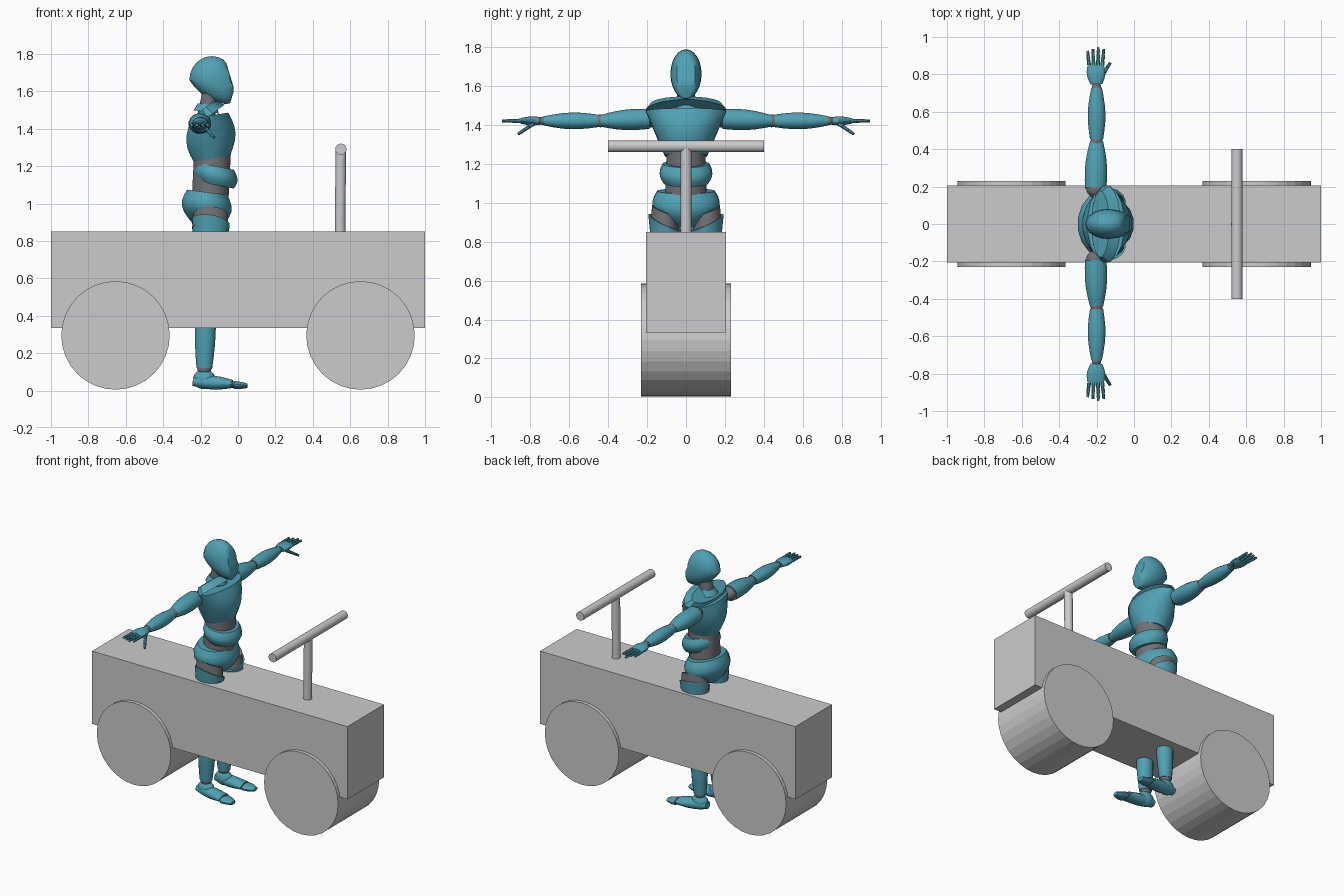
import bpy, bmesh, math
from mathutils import Vector

default_cube = bpy.data.objects.get("Cube")
if default_cube:
    bpy.data.objects.remove(default_cube)


def material(name, *colour):
    mat = bpy.data.materials.new(name)
    mat.use_nodes = True
    mat.diffuse_color = (*colour, 1)
    shader = mat.node_tree.nodes["Principled BSDF"]
    shader.inputs["Base Color"].default_value = (*colour, 1)
    return mat


GREY = material("light grey", .6, .6, .6)
TEAL = material("teal shell", .08, .36, .46)
DARK = material("dark grey joint", .17, .17, .18)


def finish(bm, name, mat, smooth=True):
    bmesh.ops.recalc_face_normals(bm, faces=bm.faces)
    mesh = bpy.data.meshes.new(name)
    bm.to_mesh(mesh)
    bm.free()
    mesh.materials.append(mat)
    obj = bpy.data.objects.new(name, mesh)
    bpy.context.collection.objects.link(obj)
    if smooth:
        bpy.ops.object.select_all(action="DESELECT")
        obj.select_set(True)
        bpy.context.view_layer.objects.active = obj
        bpy.ops.object.shade_smooth_by_angle(angle=math.radians(35))


def shell(name, mat, start, end, first, last, swell=(0, 0), slant=(0, 0), sides=16, steps=6):
    """Skin oval sections from start to end, swelling in the middle."""
    start, end = Vector(start), Vector(end)
    axis = (end - start).normalized()
    u = Vector((0, 1, 0)) if abs(axis.x) > abs(axis.y) + abs(axis.z) else Vector((1, 0, 0))
    v = axis.cross(u).normalized()
    u = v.cross(axis)
    bm = bmesh.new()
    loops = []
    for step in range(steps + 1):
        t = step / steps
        half = Vector(first).lerp(Vector(last), t) + Vector(swell) * math.sin(math.pi * t)
        loop = []
        for i in range(sides):
            angle = math.tau * (i + .5) / sides
            du, dv = half.x * math.cos(angle), half.y * math.sin(angle)
            along = axis * (du * slant[0] + dv * slant[1])
            loop.append(bm.verts.new(start.lerp(end, t) + u * du + v * dv + along))
        loops.append(loop)
    for low, high in zip(loops, loops[1:]):
        for i in range(sides):
            bm.faces.new((low[i - 1], low[i], high[i], high[i - 1]))
    bm.faces.new(loops[0])
    bm.faces.new(loops[-1])
    finish(bm, name, mat)


def rod(name, mat, start, end, radius, sides=32, smooth=False):
    start, end = Vector(start), Vector(end)
    bm = bmesh.new()
    bmesh.ops.create_cone(bm, cap_ends=True, segments=sides, radius1=radius,
                          radius2=radius, depth=(end - start).length)
    place = (end - start).to_track_quat("Z", "Y").to_matrix().to_4x4()
    place.translation = (start + end) / 2
    bm.transform(place)
    finish(bm, name, mat, smooth)


def ball(name, mat, centre, size, reshape=None):
    bm = bmesh.new()
    bmesh.ops.create_uvsphere(bm, u_segments=20, v_segments=12, radius=1)
    bmesh.ops.scale(bm, vec=size, verts=bm.verts)
    bmesh.ops.translate(bm, vec=centre, verts=bm.verts)
    if reshape:
        for vert in bm.verts:
            reshape(vert.co)
    finish(bm, name, mat)


# Cart: box body, full-width wheels, steering post and bar
bm = bmesh.new()
bmesh.ops.create_cube(bm, size=1)
bmesh.ops.scale(bm, vec=(2, .41, .515), verts=bm.verts)
bmesh.ops.translate(bm, vec=(0, 0, .592), verts=bm.verts)
finish(bm, "cart_body", GREY, smooth=False)
for name, x in (("rear_wheels", -.655), ("front_wheels", .655)):
    rod(name, GREY, (x, -.23, .295), (x, .23, .295), radius=.29)
rod("steering_post", GREY, (.545, 0, .8), (.55, 0, 1.29), radius=.028)
rod("handlebar", GREY, (.55, -.4, 1.29), (.55, .4, 1.29), radius=.03)


def shape_face(co):
    """Draw the jaw forward and flatten the face."""
    co.x += .6 * max(0, 1.66 - co.z)
    co.x = min(co.x, -.02 - .3 * abs(co.z - 1.61))


# Head and neck
ball("head", TEAL, (-.14, 0, 1.66), (.12, .08, .128), shape_face)
shell("neck", DARK, (-.17, 0, 1.46), (-.15, 0, 1.6), first=(.05, .05), last=(.04, .045))
shell("collar", TEAL, (-.17, 0, 1.49), (-.165, 0, 1.53), first=(.07, .07), last=(.05, .05))

# Torso: shell plates around a dark core
shell("chest", TEAL, (-.14, 0, 1.24), (-.15, 0, 1.47), first=(.1, .11), last=(.1, .21),
      swell=(.035, 0), slant=(.12, 0))
shell("shoulder_yoke", TEAL, (-.15, 0, 1.47), (-.18, 0, 1.51), first=(.1, .21), last=(.06, .18))
shell("abdomen_core", DARK, (-.15, 0, 1), (-.135, 0, 1.3), first=(.1, .11), last=(.1, .1))
shell("belly_plate", TEAL, (-.12, 0, 1.1), (-.12, 0, 1.2), first=(.1, .115), last=(.1, .12),
      swell=(.02, .02), slant=(-.2, 0))
shell("pelvis", TEAL, (-.17, 0, .88), (-.165, 0, 1.06), first=(.07, .06), last=(.11, .15),
      swell=(.045, .065), slant=(-.1, 0))

for side, label in ((1, "left"), (-1, "right")):
    def at(x, y, z):
        return Vector((x, y * side, z))

    # Arm stretched out sideways
    shoulder, elbow, wrist = at(-.205, .19, 1.43), at(-.2, .44, 1.42), at(-.2, .73, 1.42)
    knuckles = at(-.205, .85, 1.42)
    ball(label + "_shoulder_joint", DARK, shoulder, (.05, .05, .045))
    shell(label + "_upper_arm", TEAL, shoulder, elbow, first=(.058, .052), last=(.036, .03),
          swell=(.012, .012))
    ball(label + "_elbow", DARK, elbow, (.033, .035, .033))
    shell(label + "_forearm", TEAL, elbow.lerp(wrist, .05), wrist, first=(.036, .033),
          last=(.028, .024), swell=(.016, .015))
    ball(label + "_wrist", DARK, wrist, (.025, .03, .022))
    shell(label + "_palm", TEAL, wrist.lerp(knuckles, .15), knuckles, first=(.032, .02),
          last=(.044, .014), swell=(.012, .006))

    # Fingers fan out from the knuckles; the thumb drops forward
    digits = [("thumb", at(-.175, .785, 1.405), at(-.125, .865, 1.35))]
    for n in range(4):
        spread = n - 1.5
        reach = .1 - .01 * abs(n - 2)
        root = knuckles + at(.024 * spread, 0, 0)
        digits.append((f"finger_{n + 1}", root, root + at(.005 * spread, reach, 0)))
    for part, root, tip in digits:
        rod(f"{label}_{part}_core", DARK, root, root.lerp(tip, .9), radius=.007, sides=8, smooth=True)
        for k in range(3):
            thick = .0125 - .0015 * k
            shell(f"{label}_{part}_link_{k + 1}", TEAL, root.lerp(tip, k / 3),
                  root.lerp(tip, (k + .85) / 3), first=(thick, thick),
                  last=(thick * .8, thick * .8), sides=8, steps=1)

    # Leg passing through the cart
    hip, knee, ankle = at(-.145, .11, .9), at(-.17, .1, .48), at(-.18, .1, .12)
    shell(label + "_hip_joint", DARK, hip.lerp(knee, .1), hip + at(0, 0, .06),
          first=(.1, .076), last=(.09, .065), slant=(-.1, .4 * side))
    shell(label + "_thigh", TEAL, knee, hip, first=(.055, .05), last=(.103, .084),
          slant=(-.1, .5 * side))
    ball(label + "_knee", DARK, knee, (.045, .045, .05))
    shell(label + "_shin", TEAL, ankle, knee, first=(.043, .037), last=(.05, .045),
          swell=(.01, .01))
    ball(label + "_ankle", DARK, ankle, (.038, .034, .04))

    # Foot with hinged toes
    ball(label + "_heel", TEAL, at(-.18, .1, .06), (.06, .042, .053))
    shell(label + "_foot", TEAL, at(-.24, .1, .05), at(-.03, .115, .035), first=(.03, .025),
          last=(.05, .022), swell=(.005, .014))
    shell(label + "_toe_joint", DARK, at(-.05, .115, .033), at(0, .12, .03),
          first=(.044, .017), last=(.044, .017))
    shell(label + "_toes", TEAL, at(-.02, .12, .03), at(.05, .125, .025), first=(.05, .022),
          last=(.025, .012), swell=(.005, .002))
